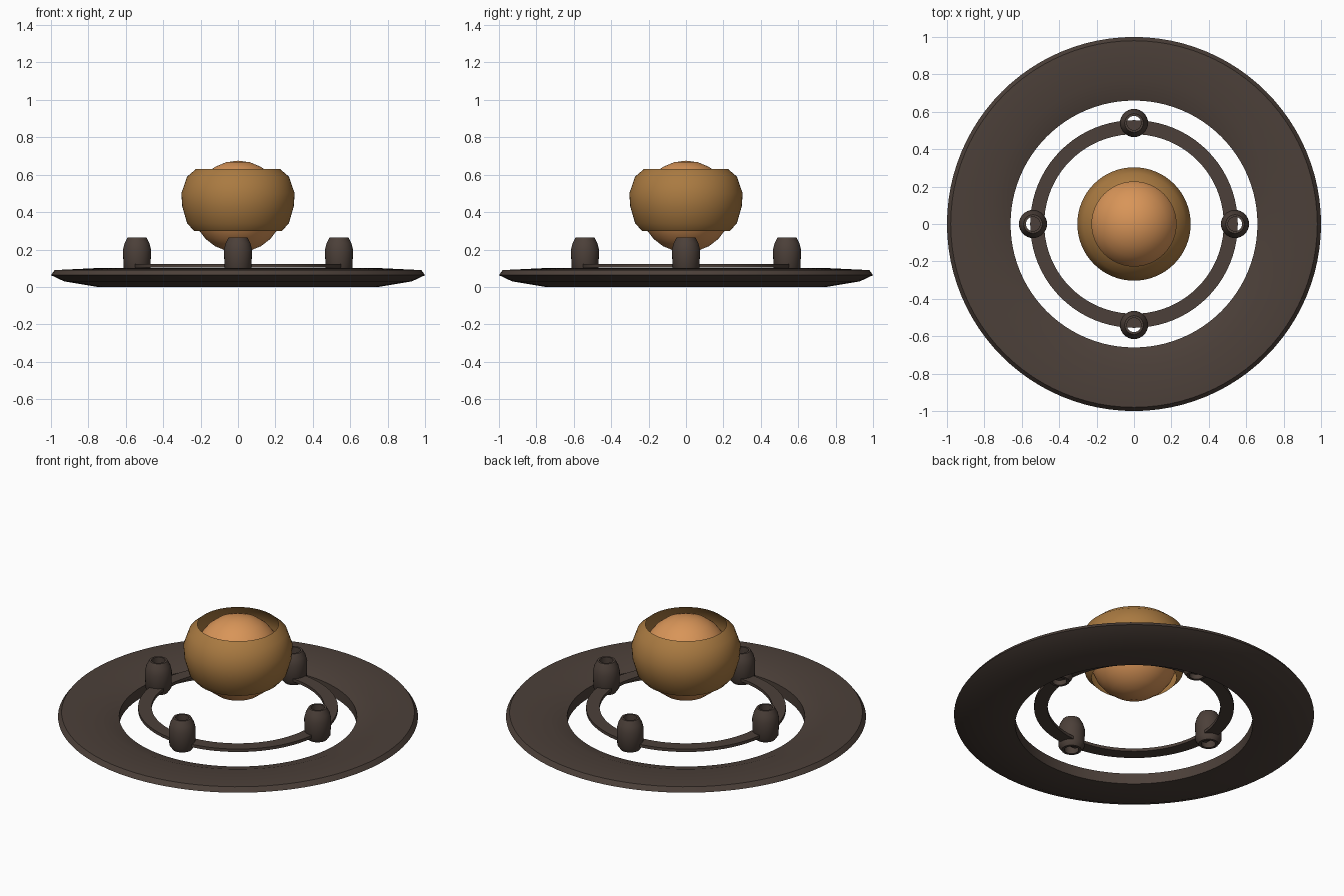
import bpy, bmesh, math

if "Cube" in bpy.data.objects:
    bpy.data.objects.remove(bpy.data.objects["Cube"])


def material(name, rgb):
    m = bpy.data.materials.new(name)
    m.diffuse_color = (*rgb, 1.0)
    m.use_nodes = True
    m.node_tree.nodes["Principled BSDF"].inputs["Base Color"].default_value = m.diffuse_color
    return m


DARK = material("dark brown", (0.072, 0.051, 0.041))
BRONZE = material("bronze", (0.40, 0.195, 0.053))
ORANGE = material("soft orange", (0.69, 0.30, 0.098))


def lathe(name, profile, mat, closed=True, segments=64, location=(0, 0, 0)):
    """Revolve an (r, z) profile around the vertical axis."""
    bm = bmesh.new()
    rings = []
    for r, z in profile:
        ring = []
        for i in range(segments):
            a = 2 * math.pi * i / segments
            ring.append(bm.verts.new((r * math.cos(a), r * math.sin(a), z)))
        rings.append(ring)
    count = len(rings) if closed else len(rings) - 1
    for k in range(count):
        a, b = rings[k], rings[(k + 1) % len(rings)]
        for i in range(segments):
            j = (i + 1) % segments
            bm.faces.new((a[i], a[j], b[j], b[i]))
    if closed:
        bmesh.ops.recalc_face_normals(bm, faces=bm.faces)
    mesh = bpy.data.meshes.new(name)
    bm.to_mesh(mesh)
    bm.free()
    mesh.materials.append(mat)
    obj = bpy.data.objects.new(name, mesh)
    obj.location = location
    bpy.context.collection.objects.link(obj)
    smooth(obj)
    return obj


def smooth(obj):
    bpy.ops.object.select_all(action='DESELECT')
    obj.select_set(True)
    bpy.context.view_layer.objects.active = obj
    bpy.ops.object.shade_smooth_by_angle(angle=math.radians(35))


# Wide outer ring with a bevelled rim
lathe("outer_ring", [(0.66, 0.0), (0.75, 0.0), (0.93, 0.03), (1.0, 0.063),
                     (0.98, 0.09), (0.77, 0.10), (0.66, 0.065)], DARK, segments=96)

# Thin flat inner ring
lathe("inner_ring", [(0.48, 0.105), (0.555, 0.105), (0.555, 0.123), (0.48, 0.123)],
      DARK, segments=80)

# Four hollow posts threaded on the inner ring
post = [(0.04, 0.075), (0.055, 0.075), (0.072, 0.10), (0.075, 0.20),
        (0.066, 0.235), (0.05, 0.265), (0.038, 0.265)]
for n in range(4):
    a = n * math.pi / 2
    lathe(f"post_{n + 1}", post, DARK, segments=32,
          location=(0.54 * math.cos(a), 0.54 * math.sin(a), 0))

# Open rounded shell around the core
lathe("shell", [(0.235, 0.30), (0.272, 0.34), (0.298, 0.43), (0.303, 0.50),
                (0.272, 0.59), (0.225, 0.63)], BRONZE, closed=False)

# Glowing core ball
bpy.ops.mesh.primitive_uv_sphere_add(segments=48, ring_count=12, radius=0.245,
                                     location=(0, 0, 0.43))
core = bpy.context.object
core.name = "core"
core.data.materials.append(ORANGE)
smooth(core)
